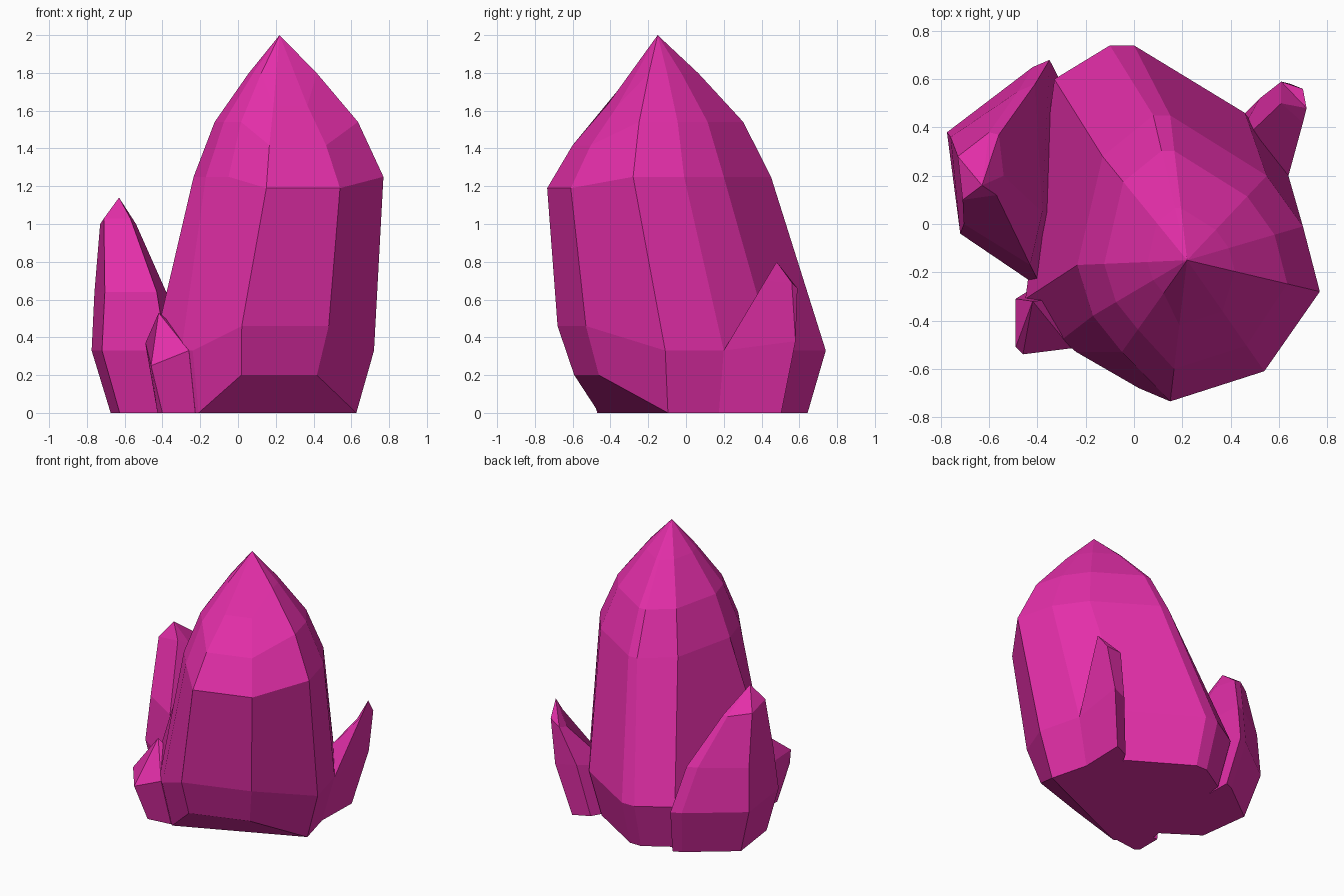
import bpy, bmesh
from mathutils import Vector

if "Cube" in bpy.data.objects:
    bpy.data.objects.remove(bpy.data.objects["Cube"])

FOOT = 0.87  # every crystal narrows towards the ground by this factor

mat = bpy.data.materials.new("magenta_crystal")
mat.diffuse_color = (0.78, 0.028, 0.40, 1)
mat.use_nodes = True
mat.node_tree.nodes["Principled BSDF"].inputs["Base Color"].default_value = mat.diffuse_color


def crystal(name, rings, apex, chamfer=None):
    """Skin a stack of rings, closed by a flat foot and a point.
    chamfer: slice of four foot corners forming a tilted facet."""
    bm = bmesh.new()
    loops = [[bm.verts.new(p) for p in ring] for ring in rings]
    tip = bm.verts.new(apex)
    n = len(loops[0])
    for lo, hi in zip(loops, loops[1:]):
        for i in range(n):
            j = (i + 1) % n
            bm.faces.new((lo[i], lo[j], hi[j], hi[i]))
    for i in range(n):
        bm.faces.new((loops[-1][i], loops[-1][(i + 1) % n], tip))
    foot = loops[0]
    if chamfer:
        a, b = chamfer
        bm.faces.new(foot[a:b + 1])
        foot = foot[:a + 1] + foot[b:]
    bm.faces.new(foot)
    bmesh.ops.recalc_face_normals(bm, faces=bm.faces)
    me = bpy.data.meshes.new(name)
    bm.to_mesh(me)
    bm.free()
    me.materials.append(mat)
    ob = bpy.data.objects.new(name, me)
    bpy.context.collection.objects.link(ob)
    return ob


def foot_ring(ring, lifted=()):
    return [(x * FOOT, y * FOOT, 0.2 if i in lifted else 0)
            for i, (x, y, z) in enumerate(ring)]


def toward(p, apex, width, rise):
    """Point between shoulder p and apex: remaining width, gained height."""
    x, y = apex.xy + (Vector(p).xy - apex.xy) * width
    return (x, y, p[2] + (apex.z - p[2]) * rise)


# Main crystal: girdle and shoulder, clockwise from the right
girdle = [(.72, -.11, .33), (.48, -.53, .46), (.02, -.68, .46), (-.24, -.53, .33),
          (-.30, -.48, .33), (-.45, -.31, .33), (-.33, .60, .33), (-.10, .74, .33),
          (0, .74, .33), (.46, .46, .33), (.64, .20, .33)]
shoulder = [(.77, -.28, 1.25), (.54, -.61, 1.19), (.15, -.735, 1.19), (-.05, -.53, 1.25),
            (-.17, -.38, 1.25), (-.235, -.17, 1.25), (-.13, .28, 1.25), (.08, .45, 1.25),
            (.15, .45, 1.25), (.55, .20, 1.25), (.70, -.01, 1.25)]
tip = Vector((.22, -.15, 2))
front = (1, 2)  # the broad front facet sits lower than the others
crown = [[toward(p, tip, *(low if i in front else std)) for i, p in enumerate(shoulder)]
         for std, low in (((.755, .387), (.77, .28)), ((.36, .73), (.46, .54)))]
crystal("main_crystal", [foot_ring(girdle, front), girdle, shoulder] + crown, tip, (0, 3))

# Tall side crystal at the back left
low = [(-.775, .38, .33), (-.42, .65, .33), (-.35, .68, .33),
       (-.34, .05, .33), (-.38, -.27, .33), (-.72, -.04, .33)]
mid = [(-.76, .36, .64), (-.48, .55, .64), (-.41, .58, .64),
       (-.38, .05, .64), (-.43, -.17, .64), (-.705, 0, .64)]
top = [(-.73, .28, 1.0), (-.60, .38, .98), (-.56, .37, .98),
       (-.54, .20, 1.0), (-.57, .12, 1.03), (-.71, .10, 1.03)]
crystal("left_crystal", [foot_ring(low), low, mid, top], (-.63, .16, 1.14))

# Stub crystal at the front left
low = [(-.49, -.31, .36), (-.49, -.51, .37), (-.46, -.54, .25),
       (-.26, -.515, .33), (-.20, -.30, .35)]
crystal("front_stub_crystal", [foot_ring(low), low], (-.42, -.32, .53))

# Thin leaning crystal at the back right
low = [(.64, .20, .33), (.65, .58, .38), (.52, .52, .38), (.40, .30, .33)]
top = [(.70, .42, .70), (.70, .56, .69), (.61, .59, .66), (.61, .50, .63)]
crystal("right_crystal", [foot_ring(low), low, top], (.715, .48, .80))
